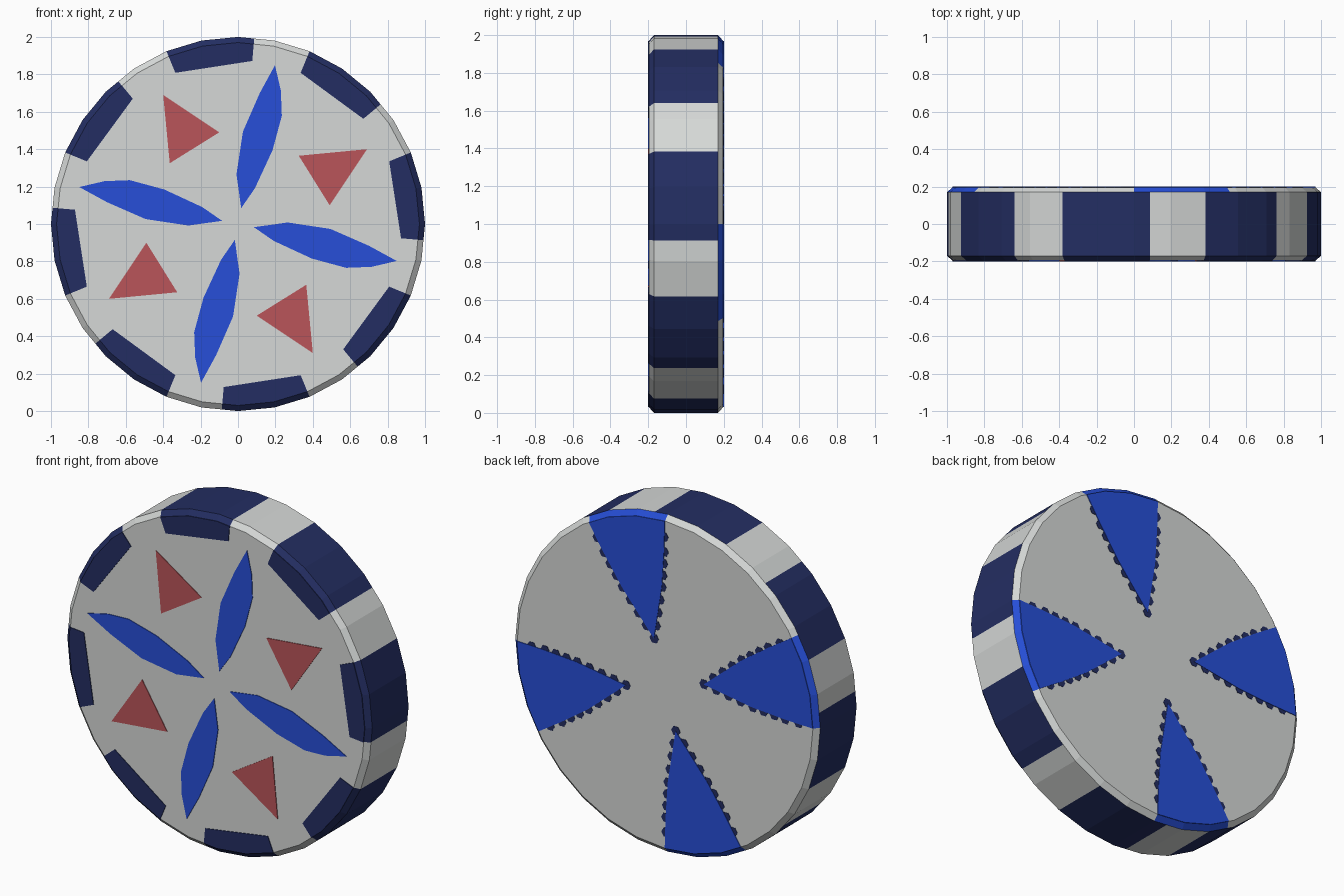
import bpy, bmesh, math

if "Cube" in bpy.data.objects:
    bpy.data.objects.remove(bpy.data.objects["Cube"])

SIDES = 32
STEP = 360 / SIDES
FACE_Y = 0.196          # flat faces of the disc, painted plates lie on top
RIM_R, CAP_R = 1.0, 0.97


def material(name, rgb):
    m = bpy.data.materials.new(name)
    m.diffuse_color = (*rgb, 1)
    m.use_nodes = True
    m.node_tree.nodes["Principled BSDF"].inputs["Base Color"].default_value = m.diffuse_color
    return m


GREY = material("light_grey", (0.67, 0.69, 0.68))
NAVY = material("navy", (0.017, 0.027, 0.122))
BLUE = material("bright_blue", (0.02, 0.078, 0.69))
RED = material("soft_red", (0.49, 0.091, 0.102))


def ring_point(deg, r):
    """Point on the 32-sided outline at any angle."""
    off = (deg % STEP) - STEP / 2
    rr = r * math.cos(math.radians(STEP / 2)) / math.cos(math.radians(off))
    a = math.radians(deg)
    return rr * math.cos(a), rr * math.sin(a)


def turn(p, deg):
    a = math.radians(deg)
    return (p[0] * math.cos(a) - p[1] * math.sin(a),
            p[0] * math.sin(a) + p[1] * math.cos(a))


def finish(bm, name, mats):
    bmesh.ops.recalc_face_normals(bm, faces=bm.faces[:])
    me = bpy.data.meshes.new(name)
    bm.to_mesh(me)
    bm.free()
    for m in mats:
        me.materials.append(m)
    ob = bpy.data.objects.new(name, me)
    bpy.context.collection.objects.link(ob)
    return ob


def plates(name, polys, y0, y1, mat):
    """Thin prisms of x/z outlines between two depths."""
    bm = bmesh.new()
    for poly in polys:
        lo = [bm.verts.new((x, y0, z + 1)) for x, z in poly]
        hi = [bm.verts.new((x, y1, z + 1)) for x, z in poly]
        bm.faces.new(lo)
        bm.faces.new(hi)
        n = len(poly)
        for i in range(n):
            j = (i + 1) % n
            bm.faces.new((lo[i], lo[j], hi[j], hi[i]))
    return finish(bm, name, [mat])


def span(a0, a1):
    """Angles from a0 to a1 including outline corners between them."""
    k = math.floor(a0 / STEP) + 1
    out = [a0]
    while k * STEP < a1 - 0.01:
        out.append(k * STEP)
        k += 1
    return out + [a1]


# Disc body: outline corners plus cuts at the edges of the painted bands
cuts = {round(i * STEP, 2) for i in range(SIDES)}
for k in range(8):
    cuts |= {(-5 + 45 * k) % 360, (22.5 + 45 * k) % 360}
for k in range(4):
    cuts.add((-31 + 90 * k) % 360)
cuts = sorted(cuts)

bm = bmesh.new()
profile = [(CAP_R, -FACE_Y), (RIM_R, -0.17), (RIM_R, 0.17), (CAP_R, FACE_Y)]
rings = []
for r, y in profile:
    ring = []
    for a in cuts:
        x, z = ring_point(a, r)
        ring.append(bm.verts.new((x, y, z + 1)))
    rings.append(ring)
bm.faces.new(rings[0])
bm.faces.new(rings[-1])
n = len(cuts)
for i in range(n):
    j = (i + 1) % n
    mid = (cuts[i] + (cuts[j] if j else 360)) / 2
    in_block = (mid + 5) % 45 < 27.5
    in_wedge = (mid + 31) % 90 < 31
    for b in range(3):
        f = bm.faces.new((rings[b][i], rings[b][j], rings[b + 1][j], rings[b + 1][i]))
        if b < 2:
            f.material_index = 1 if in_block else 0
        else:
            f.material_index = 2 if in_wedge else 0
finish(bm, "disc_body", [GREY, NAVY, BLUE])

# Navy blocks on the front edge, straight on the inside
blocks = []
for k in range(8):
    a0, a1 = -5 + 45 * k, 22.5 + 45 * k
    inner = [(0.875 * math.cos(math.radians(a)), 0.875 * math.sin(math.radians(a)))
             for a in (a1, a0)]
    blocks.append([ring_point(a, CAP_R) for a in span(a0, a1)] + inner)
plates("front_edge_blocks", blocks, -FACE_Y + 0.001, -0.2, NAVY)

# Four blue petals on the front
petal = [(0, 0), (0.12, -0.047), (0.34, -0.092), (0.53, -0.098), (0.66, -0.062),
         (0.785, 0), (0.62, 0.045), (0.4, 0.085), (0.17, 0.066)]
petals = []
for k in range(4):
    pts = [turn(p, -13.3) for p in petal]
    petals.append([turn((x + 0.085, z - 0.017), 90 * k) for x, z in pts])
plates("front_petals", petals, -FACE_Y + 0.001, -0.2, BLUE)

# Four red triangles on the front
tri = [(-0.4, 0.69), (-0.365, 0.325), (-0.1, 0.49)]
plates("front_triangles", [[turn(p, 90 * k) for p in tri] for k in range(4)],
       -FACE_Y + 0.001, -0.2, RED)

# Blue wedges on the back, with navy dots along their edges
edge = [(0.265, 0), (0.56, 0.135), (0.76, 0.205), (0.93, 0.25)]
wedges, dots = [], []
for k in range(4):
    axis = -15.5 + 90 * k
    side_a = [turn(p, axis) for p in edge[:3]]
    side_b = [turn((x, -z), axis) for x, z in edge[2:0:-1]]
    rim = [ring_point(a, CAP_R) for a in reversed(span(axis - 15.5, axis + 15.5))]
    wedges.append(side_a + rim + side_b)
    for sgn in (1, -1):
        for (x0, z0), (x1, z1) in zip(edge, edge[1:]):
            count = max(2, round(math.hypot(x1 - x0, z1 - z0) / 0.075))
            for i in range(count):
                t = i / count
                cx, cz = turn((x0 + (x1 - x0) * t, sgn * (z0 + (z1 - z0) * t)), axis)
                if sgn == -1 and t == 0 and z0 == 0:
                    continue      # the tip dot is made once
                dots.append([(cx + 0.03 * math.cos(math.radians(60 * s)),
                              cz + 0.03 * math.sin(math.radians(60 * s)))
                             for s in range(6)])
plates("back_wedge_dots", dots, FACE_Y - 0.001, 0.198, NAVY)
plates("back_wedges", wedges, FACE_Y - 0.001, 0.2, BLUE)
